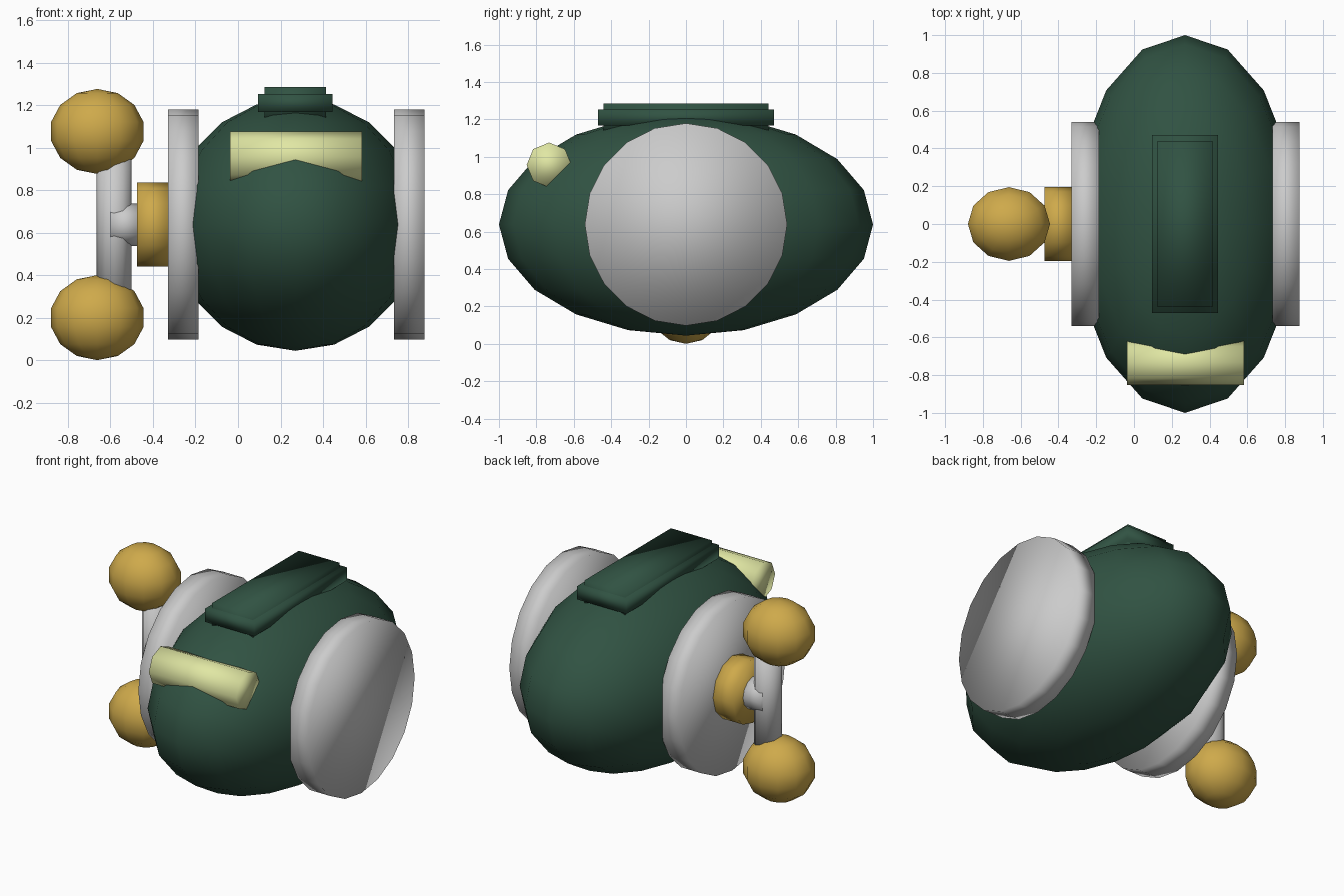
import bpy
from math import pi

if "Cube" in bpy.data.objects:
    bpy.data.objects.remove(bpy.data.objects["Cube"])


def material(name, rgb):
    m = bpy.data.materials.new(name)
    m.diffuse_color = (*rgb, 1)
    m.use_nodes = True
    m.node_tree.nodes["Principled BSDF"].inputs["Base Color"].default_value = m.diffuse_color
    return m


GREEN = material("dark_green", (0.03, 0.085, 0.055))
GOLD = material("gold", (0.62, 0.40, 0.07))
CREAM = material("pale_yellow", (0.75, 0.80, 0.37))
CX, CZ = 0.27, 0.638  # body centre


def finish(name, mat):
    ob = bpy.context.object
    ob.name = name
    bpy.ops.object.transform_apply(location=False, rotation=True, scale=True)
    bpy.ops.object.shade_smooth()
    if mat:
        ob.data.materials.append(mat)
    return ob


def ball(name, loc, size, segments, rings, mat):
    bpy.ops.mesh.primitive_uv_sphere_add(segments=segments, ring_count=rings,
                                         radius=1, location=loc)
    bpy.context.object.scale = size
    finish(name, mat)


def rod_x(name, x0, x1, y, z, r, sides, mat=None):
    bpy.ops.mesh.primitive_cylinder_add(vertices=sides, radius=r, depth=x1 - x0,
                                        location=((x0 + x1) / 2, y, z),
                                        rotation=(0, pi / 2, 0))
    finish(name, mat)


def box(name, loc, size, mat):
    bpy.ops.mesh.primitive_cube_add(size=1, location=loc)
    bpy.context.object.scale = size
    finish(name, mat)


# egg-shaped body
ball("body", (CX, 0, CZ), (0.59, 1.0, 0.594), 16, 10, GREEN)

# large side discs
rod_x("left_disc", -0.33, -0.185, 0, CZ, 0.541, 20)
rod_x("right_disc", 0.733, 0.877, 0, CZ, 0.541, 20)

# stepped ridge on top
box("ridge_core", (CX, 0, 1.21), (0.29, 0.88, 0.15), GREEN)
box("ridge_rim", (CX, 0, 1.21), (0.35, 0.94, 0.085), GREEN)

# front light bar
rod_x("light_bar", -0.037, 0.583, -0.732, 0.956, 0.12, 8, CREAM)

# side mount: hub, axle, upright post and two balls
rod_x("hub", -0.475, -0.32, 0, CZ, 0.197, 12, GOLD)
rod_x("axle", -0.60, -0.46, 0, CZ, 0.10, 12)
bpy.ops.mesh.primitive_cylinder_add(vertices=12, radius=0.083, depth=0.74,
                                    location=(-0.583, 0, CZ))
finish("post", None)
for side, name in ((1, "upper_ball"), (-1, "lower_ball")):
    ball(name, (-0.662, 0, CZ + side * 0.438), (0.223, 0.2, 0.2), 12, 7, GOLD)
